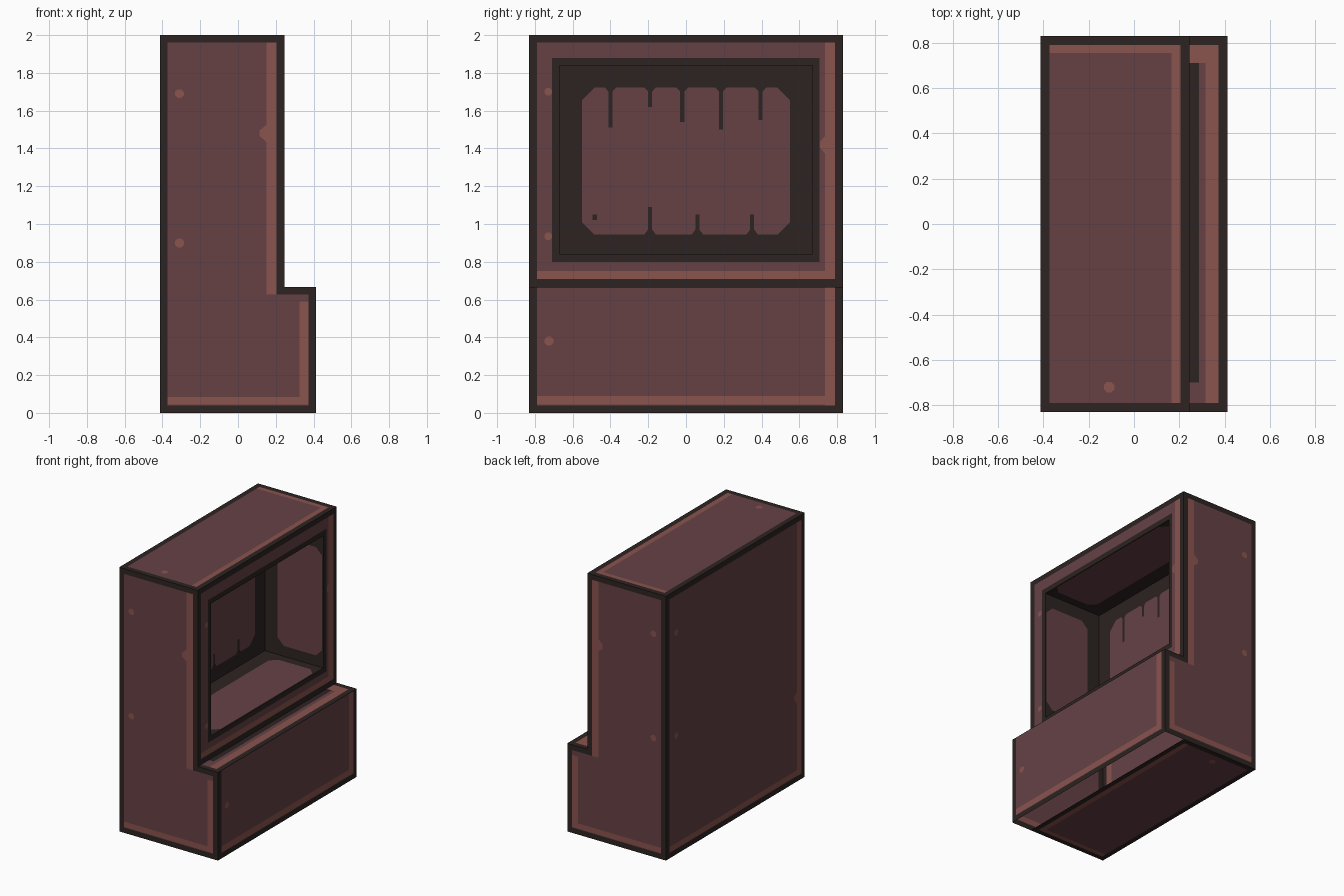
import bpy, math
from mathutils import Vector

if "Cube" in bpy.data.objects:
    bpy.data.objects.remove(bpy.data.objects["Cube"])

X, Y, XF, ZS = 0.413, 0.83, 0.245, 0.667      # half depth, half width, upper front, ledge height
XB, YR, Z0, Z1 = -0.245, 0.67, 0.84, 1.84     # recess back, half width, floor, ceiling
B = 0.04                                      # dark border width


def material(name, col):
    m = bpy.data.materials.new(name)
    m.diffuse_color = (*col, 1)
    m.use_nodes = True
    m.node_tree.nodes["Principled BSDF"].inputs["Base Color"].default_value = m.diffuse_color
    return m


MATS = [material("dark border", (0.026, 0.017, 0.016)),
        material("dull maroon", (0.133, 0.053, 0.060)),
        material("worn edge", (0.255, 0.087, 0.076))]
DARK, BASE, EDGE, HOLE = 0, 1, 2, None


def plane(axis, pos, sign):
    """Maps 2D (u, v) plus an outward offset onto an axis-aligned plane."""
    normal = Vector((0, 0, 0))
    normal[axis] = sign

    def place(u, v, off=0.0):
        p = [u, v]
        p.insert(axis, pos + sign * off)
        return p
    return place, normal


def build(name, verts, faces, cols, normal):
    me = bpy.data.meshes.new(name)
    me.from_pydata(verts, [], faces)
    for m in MATS:
        me.materials.append(m)
    for p, c in zip(me.polygons, cols):
        p.material_index = c
        if p.normal.dot(normal) < 0:
            p.flip()
    me.update()
    ob = bpy.data.objects.new(name, me)
    bpy.context.collection.objects.link(ob)


def panel(name, pl, rects):
    """Flat panel cut along the rectangles; the last one covering a cell colours it."""
    place, normal = pl
    us = sorted({round(a, 4) for r in rects for a in r[0:2]})
    vs = sorted({round(a, 4) for r in rects for a in r[2:4]})
    verts = [place(u, v) for v in vs for u in us]
    n, faces, cols = len(us), [], []
    for j in range(len(vs) - 1):
        for i in range(n - 1):
            cu, cv = (us[i] + us[i + 1]) / 2, (vs[j] + vs[j + 1]) / 2
            hit = [r[4] for r in rects if r[0] < cu < r[1] and r[2] < cv < r[3]]
            if hit and hit[-1] is not HOLE:
                a = j * n + i
                faces.append((a, a + 1, a + n + 1, a + n))
                cols.append(hit[-1])
    build(name, verts, faces, cols, normal)


def patches(name, pl, polys, col, off=0.002):
    """Thin painted shapes just above a panel."""
    place, normal = pl
    verts, faces = [], []
    for poly in polys:
        faces.append(range(len(verts), len(verts) + len(poly)))
        verts += [place(u, v, off) for u, v in poly]
    build(name, verts, faces, [col] * len(faces), normal)


def spot(u, v, r=0.025):
    return [(u + r * math.cos(math.pi * (k + .5) / 4), v + r * math.sin(math.pi * (k + .5) / 4))
            for k in range(8)]


def chip(u, v, d):
    return [(u, v - 0.045), (u + d, v - 0.015), (u + d, v + 0.015), (u, v + 0.045)]


def cut_rect(a, b, c, d, k):
    return [(a + k, c), (b - k, c), (b, c + k), (b, d - k), (b - k, d), (a + k, d), (a, d - k), (a, c + k)]


# L-shaped sides
for s, side in ((-1, "front"), (1, "rear")):
    pl = plane(1, s * Y, s)
    panel(side + "_side", pl, [
        (-X, X, 0, 2, DARK),
        (XF, X, ZS, 2, HOLE),
        (-X + B, XF - B, B, 2 - B, BASE),
        (XF - B, X - B, B, ZS - B, BASE),
        (0.15, XF - B, ZS - B, 2 - B, EDGE),
        (0.325, X - B, 0.085, 0.59, EDGE),
        (-X + B, X - B, 0.045, 0.085, EDGE)])
    patches(side + "_side_wear", pl, [spot(-.31, 1.69), spot(-.31, .9), chip(.15, 1.48, -.035)], EDGE)

# top and bottom (the bottom leaves the ledge strip open)
for s, z, name in ((1, 2, "top"), (-1, 0, "bottom")):
    pl = plane(2, z, s)
    e = sorted((s * 0.755, s * (Y - B)))
    panel(name + "_panel", pl, [
        (-X, XF, -Y, Y, DARK),
        (-X + B, XF - B, -Y + B, Y - B, BASE),
        (-X + B, XF - B, *e, EDGE),
        (0.165, XF - B, -Y + B, Y - B, EDGE)])
    patches(name + "_wear", pl, [spot(-.11, -s * .72)], EDGE)

# ledge
panel("ledge", plane(2, ZS, 1), [
    (XF, X, -Y, Y, DARK),
    (XF, X - B, -Y + B, Y - B, BASE),
    (XF, X - B, 0.71, Y - B, EDGE),
    (0.315, X - B, -Y + B, Y - B, EDGE),
    (XF, 0.287, -0.7, 0.71, DARK)])

# back
pl = plane(0, -X, -1)
panel("back_panel", pl, [
    (-Y, Y, 0, 2, DARK),
    (-Y + B, Y - B, B, 2 - B, BASE),
    (-Y + B, -0.735, B, 2 - B, EDGE),
    (-Y + B, Y - B, 0.045, 0.085, EDGE)])
patches("back_wear", pl, [spot(.71, 1.68), spot(.71, .9), chip(-.735, .64, .03)], EDGE)

# lower face below the ledge
pl = plane(0, X, 1)
panel("lower_face", pl, [
    (-Y, Y, 0, ZS, DARK),
    (-Y + B, Y - B, B, ZS - 0.003, BASE),
    (0.735, Y - B, B, ZS - 0.003, EDGE),
    (-Y + B, Y - B, 0.045, 0.09, EDGE)])
patches("lower_wear", pl, [spot(-.725, .38)], EDGE)

# upper face with the opening
pl = plane(0, XF, 1)
panel("upper_face", pl, [
    (-Y, Y, ZS, 2, DARK),
    (-Y + B, Y - B, 0.71, 2 - B, BASE),
    (0.735, Y - B, 0.71, 2 - B, EDGE),
    (-Y + B, Y - B, 0.71, 0.752, EDGE),
    (-0.71, 0.706, 0.80, 1.88, DARK),
    (-YR, YR, Z0, Z1, HOLE)])
patches("upper_wear", pl, [spot(-.73, 1.7, .021), spot(-.73, .935, .021), chip(.735, 1.42, -.025)], EDGE)

# recess back wall with soot streaks
pl = plane(0, XB, 1)
panel("recess_back", pl, [(-YR, YR, Z0, Z1, DARK)])
patches("recess_back_centre", pl, [cut_rect(-.55, .55, .945, 1.722, .065)], BASE)
streaks = [(-.4, 1.51, 1.722), (-.19, 1.62, 1.722), (-.02, 1.54, 1.722), (.185, 1.5, 1.722),
           (.395, 1.55, 1.722), (-.19, 1.09, .945), (.06, 1.05, .945), (.35, 1.05, .945)]
polys = [cut_rect(-.495, -.47, 1.02, 1.05, .002)]
for y, end, mouth in streaks:
    m = mouth + (.025 if mouth < end else -.02)
    polys.append([(y - .011, end), (y + .011, end), (y + .011, m), (y + .03, mouth),
                  (y - .03, mouth), (y - .011, m)])
patches("recess_streaks", pl, polys, DARK, 0.004)

# recess side walls, floor and ceiling
for s, name in ((-1, "front"), (1, "rear")):
    pl = plane(1, s * YR, -s)
    panel("recess_%s_wall" % name, pl, [(XB, XF, Z0, Z1, DARK)])
    patches("recess_%s_wall_centre" % name, pl, [cut_rect(-.135, .235, .92, 1.74, .05)], BASE)
for z, s, name in ((Z0, 1, "floor"), (Z1, -1, "ceiling")):
    pl = plane(2, z, s)
    panel("recess_" + name, pl, [(XB, XF, -YR, YR, DARK)])
    patches("recess_%s_centre" % name, pl, [cut_rect(-.13, .238, -.6, .6, .05)], BASE)
